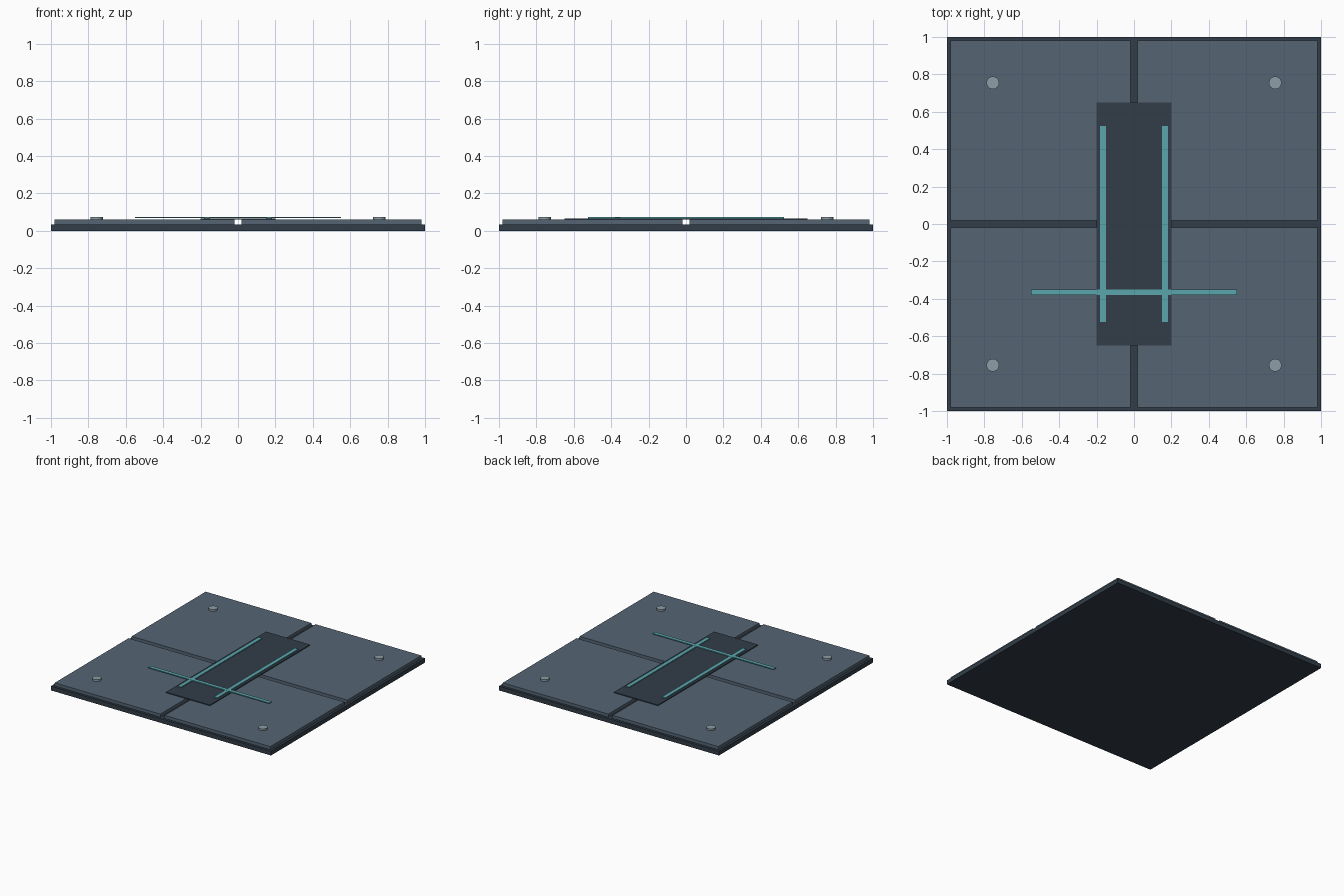
import bpy
import math

if "Cube" in bpy.data.objects:
    bpy.data.objects.remove(bpy.data.objects["Cube"])


def material(name, rgb):
    m = bpy.data.materials.new(name)
    m.diffuse_color = (*rgb, 1)
    m.use_nodes = True
    m.node_tree.nodes["Principled BSDF"].inputs["Base Color"].default_value = m.diffuse_color
    return m


DARK = material("dark_slate", (0.032, 0.048, 0.065))
PANEL = material("blue_grey", (0.09, 0.13, 0.175))
STEEL = material("steel", (0.27, 0.34, 0.38))
TEAL = material("teal", (0.105, 0.38, 0.42))


def finish(name, mat):
    ob = bpy.context.object
    ob.name = name
    ob.data.materials.append(mat)
    return ob


def box(name, x, y, sx, sy, z0, z1, mat):
    bpy.ops.mesh.primitive_cube_add(size=1, location=(x, y, (z0 + z1) / 2))
    ob = finish(name, mat)
    ob.scale = (sx, sy, z1 - z0)
    bpy.ops.object.transform_apply(location=False, rotation=False, scale=True)
    return ob


# Floor slab
box("base_slab", 0, 0, 2, 2, 0, 0.035, DARK)

# Four raised panels, each with a round stud
for i, (sx, sy) in enumerate([(-1, -1), (1, -1), (-1, 1), (1, 1)], 1):
    box(f"panel_{i}", 0.5 * sx, 0.5 * sy, 0.96, 0.96, 0.035, 0.06, PANEL)
    bpy.ops.mesh.primitive_cylinder_add(vertices=16, radius=0.034, depth=0.015,
                                        location=(0.755 * sx, 0.755 * sy, 0.0675))
    finish(f"stud_{i}", STEEL)
    bpy.ops.object.shade_smooth_by_angle(angle=math.radians(30))

# Central dark plate
box("centre_plate", 0, 0, 0.40, 1.30, 0.06, 0.067, DARK)

# Guide stripes and the cross stripe
for side, x in (("left", -0.165), ("right", 0.165)):
    box(f"guide_stripe_{side}", x, 0, 0.032, 1.05, 0.067, 0.074, TEAL)
box("cross_stripe", 0, -0.365, 1.10, 0.03, 0.0675, 0.0745, TEAL)
